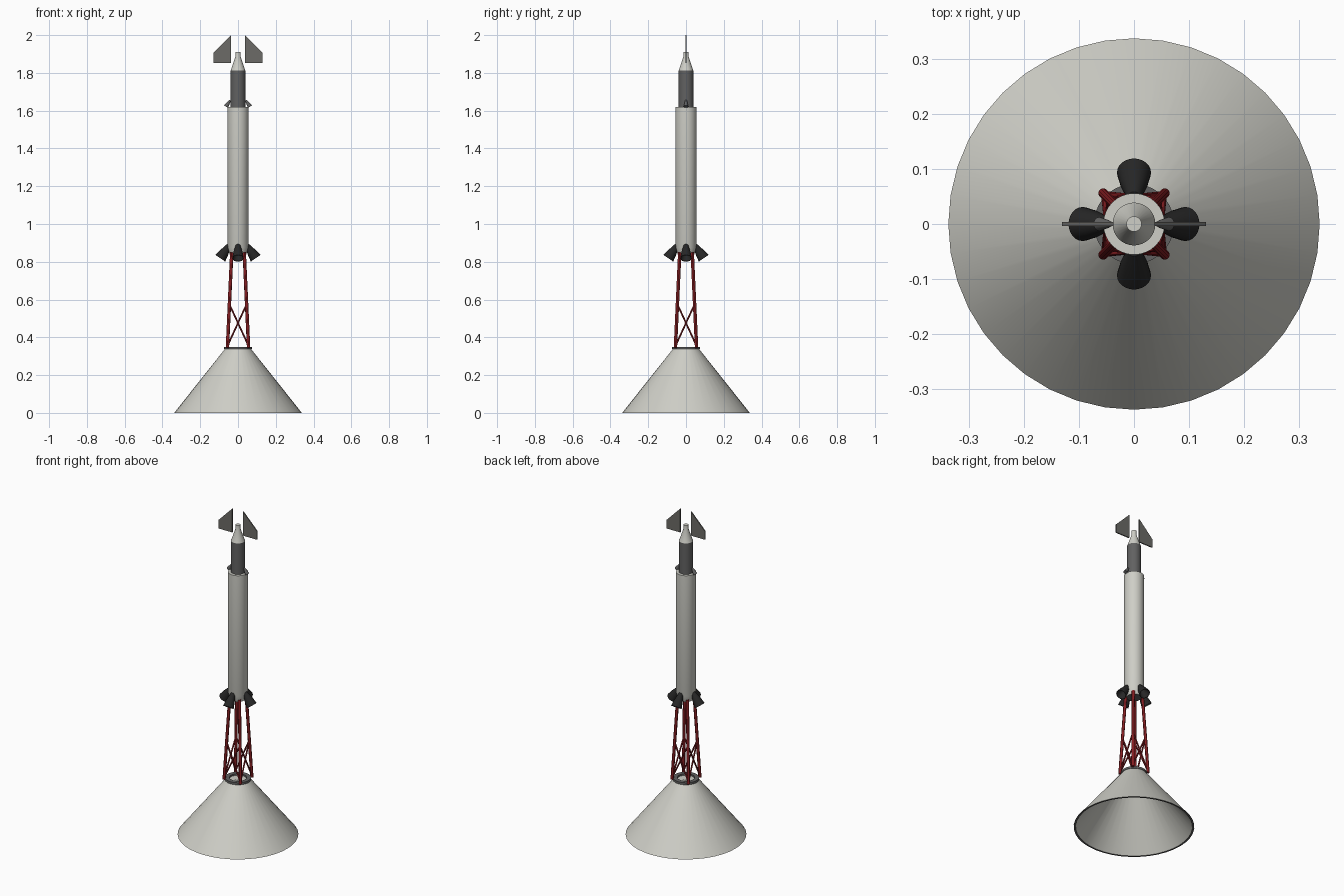
import bpy, math
from mathutils import Vector

cube = bpy.data.objects.get("Cube")
if cube:
    bpy.data.objects.remove(cube)


def material(name, r, g, b):
    m = bpy.data.materials.new(name)
    m.use_nodes = True
    m.diffuse_color = (r, g, b, 1)
    bsdf = next(n for n in m.node_tree.nodes if n.type == 'BSDF_PRINCIPLED')
    bsdf.inputs["Base Color"].default_value = (r, g, b, 1)
    bsdf.inputs["Roughness"].default_value = 0.6
    return m


WHITE = material("off white", 0.62, 0.62, 0.57)
GREY = material("dark grey", 0.12, 0.12, 0.12)
FIN = material("fin grey", 0.15, 0.148, 0.135)
RED = material("tower red", 0.24, 0.013, 0.016)
BLACK = material("nozzle black", 0.02, 0.02, 0.02)


def add_object(name, verts, faces, mats, smooth=True):
    mesh = bpy.data.meshes.new(name)
    mesh.from_pydata(verts, [], faces)
    for m in mats:
        mesh.materials.append(m)
    ob = bpy.data.objects.new(name, mesh)
    bpy.context.collection.objects.link(ob)
    if smooth:
        bpy.ops.object.select_all(action='DESELECT')
        ob.select_set(True)
        bpy.context.view_layer.objects.active = ob
        bpy.ops.object.shade_smooth_by_angle(angle=math.radians(30))
    return ob


def lathe(name, profile, mats, sides=32, start=(0, 0, 0), axis=(0, 0, 1), loop=False):
    """Spin (radius, height) points, listed bottom to top on the outside, about an axis."""
    turn = Vector((0, 0, 1)).rotation_difference(Vector(axis))
    verts, faces = [], []
    for r, h in profile:
        for i in range(sides):
            a = math.tau * i / sides
            verts.append(Vector(start) + turn @ Vector((r * math.cos(a), r * math.sin(a), h)))
    n = len(profile)
    for j in range(n if loop else n - 1):
        k = (j + 1) % n
        for i in range(sides):
            i2 = (i + 1) % sides
            faces.append((j * sides + i, j * sides + i2, k * sides + i2, k * sides + i))
    if not loop:
        faces.append(tuple(reversed(range(sides))))
        faces.append(tuple(range((n - 1) * sides, n * sides)))
    return add_object(name, verts, faces, mats)


def rod(name, a, b, radius, mat):
    a, b = Vector(a), Vector(b)
    d = b - a
    return lathe(name, [(radius, 0), (radius, d.length)], [mat], 12, a, d.normalized())


def darken_underside(ob):
    for p in ob.data.polygons:
        if p.normal.z < -0.95:
            p.material_index = 1


# Hollow capsule skirt, open below, with a dark lower rim
skirt = lathe("capsule_cone", [(0.338, 0), (0.068, 0.34), (0.005, 0.34), (0.005, 0.332),
                               (0.062, 0.332), (0.327, 0)], [WHITE, GREY], 40, loop=True)
for p in skirt.data.polygons:
    if p.normal.z < -0.95 and p.center.z < 0.01:
        p.material_index = 1
lathe("cone_top_cap", [(0.02, 0.333), (0.02, 0.341)], [WHITE], 24)
lathe("mounting_ring", [(0.073, 0.337), (0.073, 0.35), (0.048, 0.35), (0.048, 0.337)],
      [GREY], 40, loop=True)

# Lattice tower: four legs and a crossed pair of braces on each side
FOOT, HEAD, Z0, Z1 = 0.056, 0.033, 0.345, 0.85
corners = [(1, 1), (-1, 1), (-1, -1), (1, -1)]


def on_leg(corner, z):
    s = FOOT + (HEAD - FOOT) * (z - Z0) / (Z1 - Z0)
    return (corner[0] * s, corner[1] * s, z)


for i, c in enumerate(corners):
    nxt = corners[(i + 1) % 4]
    rod("tower_leg", on_leg(c, Z0), on_leg(c, Z1), 0.009, RED)
    rod("tower_brace", on_leg(c, 0.355), on_leg(nxt, 0.575), 0.0045, RED)
    rod("tower_brace", on_leg(nxt, 0.355), on_leg(c, 0.575), 0.0045, RED)

# Motor body with tapered base, upper tube and nose
body = lathe("motor_body", [(0.042, 0.835), (0.056, 0.875), (0.056, 1.62)], [WHITE, GREY])
darken_underside(body)
lathe("upper_tube", [(0.039, 1.615), (0.039, 1.812)], [GREY])
lathe("nose", [(0.039, 1.812), (0.014, 1.885), (0.014, 1.91)], [WHITE])

# Four canted main nozzles with hollow bells
for i in range(4):
    a = math.tau * i / 4
    c, s = math.cos(a), math.sin(a)
    lathe("main_nozzle", [(0.004, 0), (0.013, 0.003), (0.017, 0.02), (0.025, 0.05),
                          (0.031, 0.085), (0.028, 0.085), (0.012, 0.03)], [BLACK], 24,
          (0.046 * c, 0.046 * s, 0.889), (0.56 * c, 0.56 * s, -0.83))

# Small side nozzles and flat fins, mirrored left and right
fin_outline = [(0.037, 1.853), (0.131, 1.853), (0.131, 1.905), (0.037, 2.0)]
for side in (1, -1):
    lathe("jettison_nozzle", [(0.004, 0), (0.007, 0.01), (0.0125, 0.04)], [GREY], 20,
          (side * 0.042, 0, 1.655), (side * 0.53, 0, -0.85))
    verts = [(side * x, y, z) for y in (-0.0035, 0.0035) for x, z in fin_outline]
    faces = [(0, 1, 2, 3), (7, 6, 5, 4)]
    faces += [(k, k + 4, (k + 1) % 4 + 4, (k + 1) % 4) for k in range(4)]
    if side < 0:
        faces = [f[::-1] for f in faces]
    add_object("left_fin" if side > 0 else "right_fin", verts, faces, [FIN], False)
